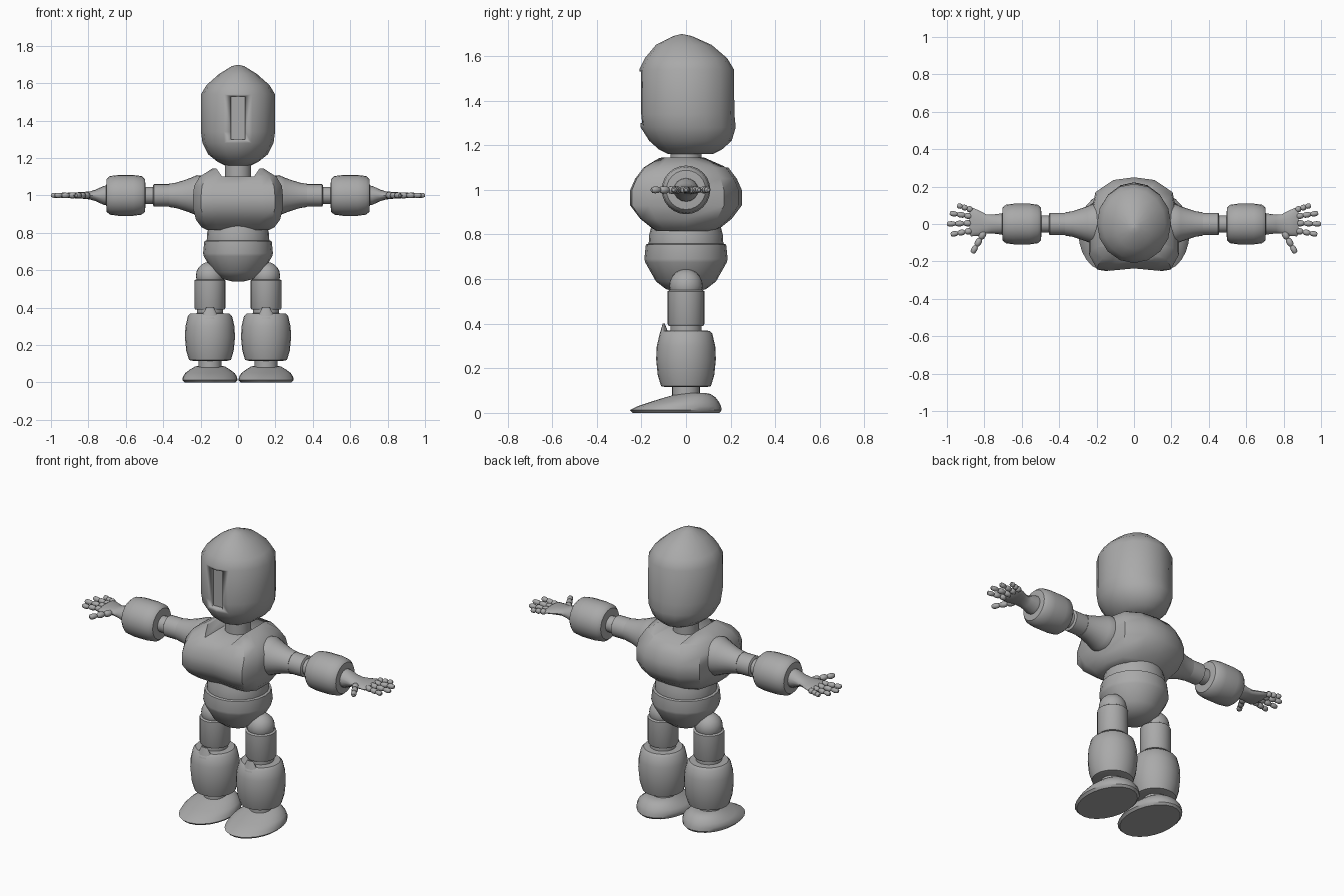
import bpy, bmesh, math
from mathutils import Vector, Matrix

if "Cube" in bpy.data.objects:
    bpy.data.objects.remove(bpy.data.objects["Cube"])

grey = bpy.data.materials.new("matte_grey")
grey.use_nodes = True
GREY = (0.4, 0.4, 0.4, 1)
grey.diffuse_color = GREY
grey.node_tree.nodes["Principled BSDF"].inputs["Base Color"].default_value = GREY


def finish(bm, name, angle=40):
    bmesh.ops.recalc_face_normals(bm, faces=bm.faces)
    mesh = bpy.data.meshes.new(name)
    bm.to_mesh(mesh)
    bm.free()
    mesh.materials.append(grey)
    ob = bpy.data.objects.new(name, mesh)
    bpy.context.collection.objects.link(ob)
    smooth(ob, angle)
    return ob


def smooth(ob, angle=40):
    bpy.ops.object.select_all(action='DESELECT')
    ob.select_set(True)
    bpy.context.view_layer.objects.active = ob
    bpy.ops.object.shade_smooth_by_angle(angle=math.radians(angle))


def circle(sides):
    return [(math.cos(2 * math.pi * i / sides), math.sin(2 * math.pi * i / sides)) for i in range(sides)]


def loft(name, rings, section=None, sides=24, move=(0, 0, 0), matrix=None):
    """Skin a section through rings of (height, half width, half depth, depth shift)."""
    bm = bmesh.new()
    section = section or circle(sides)
    loops = []
    for h, rx, ry, cy in rings:
        loops.append([bm.verts.new((u * rx, v * ry + cy, h)) for u, v in section])
    n = len(section)
    for a, b in zip(loops, loops[1:]):
        for i in range(n):
            bm.faces.new((a[i], a[(i + 1) % n], b[(i + 1) % n], b[i]))
    bm.faces.new(loops[0])
    bm.faces.new(loops[-1])
    if matrix:
        bm.transform(matrix)
    bmesh.ops.translate(bm, verts=bm.verts, vec=move)
    return finish(bm, name)


def lathe(name, profile, **kw):
    return loft(name, [(h, r, r, 0) for h, r in profile], **kw)


def carve(ob, cutter):
    mod = ob.modifiers.new("carve", 'BOOLEAN')
    mod.operation = 'DIFFERENCE'
    mod.solver = 'EXACT'
    mod.object = cutter
    bpy.ops.object.select_all(action='DESELECT')
    bpy.context.view_layer.objects.active = ob
    ob.select_set(True)
    while ob.modifiers[0] != mod:
        bpy.ops.object.modifier_move_up(modifier=mod.name)
    bpy.ops.object.modifier_apply(modifier=mod.name)
    bpy.data.objects.remove(cutter)


SQUARE = [(-1, -1), (1, -1), (1, 1), (-1, 1)]

# Head with a recessed vertical face slot
head = loft("head", [
    (1.16, .07, .10, .02), (1.18, .11, .14, .02), (1.22, .16, .185, .02),
    (1.28, .19, .213, .01), (1.34, .198, .213, .004), (1.54, .198, .212, .003),
    (1.59, .168, .185, 0), (1.65, .10, .125, -.01), (1.69, .035, .04, -.015),
    (1.698, .005, .005, -.02)], sides=16)
slot = loft("slot_cutter", [(1.30, .038, .06, -.235), (1.53, .038, .06, -.235)], section=SQUARE)
carve(head, slot)
lathe("neck", [(1.05, .07), (1.19, .07)])

# Chest: flatter paired front, rounder back, collar notch across the top
half = [(0, -.95), (.55, -1), (.82, -.97), (1, -.66), (1, 0), (.86, .68), (.46, .94)]
section = half + [(0, 1)] + [(-x, y) for x, y in reversed(half[1:])]
chest = loft("chest", [
    (.815, .165, .13, 0), (.83, .195, .155, 0), (.87, .225, .205, 0), (.93, .24, .25, 0),
    (1.0, .24, .25, 0), (1.05, .235, .228, 0), (1.10, .205, .19, 0), (1.145, .135, .12, 0)],
    section=section)
notch = loft("collar_cutter", [(1.10, .085, .4, 0), (1.2, .155, .4, 0)], section=SQUARE)
carve(chest, notch)

# Waist and pelvis
lathe("waist", [(.73, .165), (.75, .168), (.80, .165), (.84, .155)])
lathe("pelvis", [(.54, .03), (.555, .09), (.59, .135), (.675, .183), (.69, .187), (.755, .18), (.76, .165)], sides=20)

ball = [(math.sin(math.pi * (i / 10 - .5)), math.cos(math.pi * (i / 10 - .5)) + .001) for i in range(11)]


def beads(name, start, end, radius, count):
    """A finger made from short capsule segments."""
    a, b = Vector(start), Vector(end)
    step = (b - a) / count
    for i in range(count):
        r = radius * (1 - .08 * i)
        length = step.length
        turn = step.to_track_quat('Z', 'Y').to_matrix().to_4x4()
        lathe(f"{name}_segment_{i + 1}",
              [(0, r * .55), (length * .2, r * .9), (length * .55, r), (length * .85, r * .85), (length, r * .5)],
              sides=10, move=a + step * i, matrix=turn)


for side, s in (("left", 1), ("right", -1)):
    # Legs
    hip = Vector((s * .15, 0, 0))
    lathe(side + "_hip_joint", [(.57 + .075 * h, .075 * r) for h, r in ball], move=hip)
    lathe(side + "_thigh", [(.39, .078), (.40, .083), (.545, .083), (.55, .076)], move=hip)
    lathe(side + "_knee", [(.34, .07), (.40, .07)], move=hip)
    lathe(side + "_shin", [
        (.115, .09), (.12, .112), (.17, .127), (.24, .134), (.30, .131), (.355, .118), (.368, .105), (.37, .07)],
        move=hip)
    loft(side + "_knee_guard", [(.34, .045, .022, -.10), (.37, .036, .015, -.098), (.40, .02, .005, -.10)],
         sides=12, move=hip)
    lathe(side + "_ankle", [(.07, .062), (.13, .062)], move=hip)
    loft(side + "_foot", [
        (0, .135, .195, -.045), (.012, .147, .206, -.046), (.03, .145, .187, -.03), (.05, .132, .152, -.005),
        (.07, .105, .112, .02), (.085, .08, .075, .035), (.09, .05, .045, .035)], move=hip)

    # Arms run outward along x
    out = Matrix.Rotation(s * math.pi / 2, 4, 'Y')
    arm = dict(matrix=out, move=(0, 0, 1))
    lathe(side + "_shoulder", [(.15, .10), (.22, .108), (.25, .095), (.28, .084), (.33, .068), (.37, .062)], **arm)
    lathe(side + "_upper_arm", [(.30, .06), (.45, .06), (.455, .052)], **arm)
    lathe(side + "_elbow", [(.44, .046), (.51, .046)], **arm)
    lathe(side + "_forearm", [
        (.495, .06), (.498, .088), (.515, .103), (.56, .109), (.64, .109), (.685, .103), (.702, .088), (.705, .05)],
        **arm)
    # Wrist flattens into the palm
    loft(side + "_palm", [
        (.69, .055, .055, 0), (.72, .05, .055, 0), (.76, .031, .05, 0), (.79, .022, .052, 0),
        (.83, .018, .068, .005), (.87, .016, .078, .012), (.88, .01, .07, .015)], sides=16, **arm)
    for finger, y0, x1, y1 in (("little", .075, .945, .10), ("ring", .04, .985, .058),
                               ("middle", .005, 1.0, 0), ("index", -.035, .98, -.056)):
        beads(f"{side}_{finger}_finger", (s * .865, y0, 1), (s * x1, y1, 1), .017, 3)
    beads(side + "_thumb", (s * .80, -.04, 1), (s * .865, -.155, 1), .019, 3)
